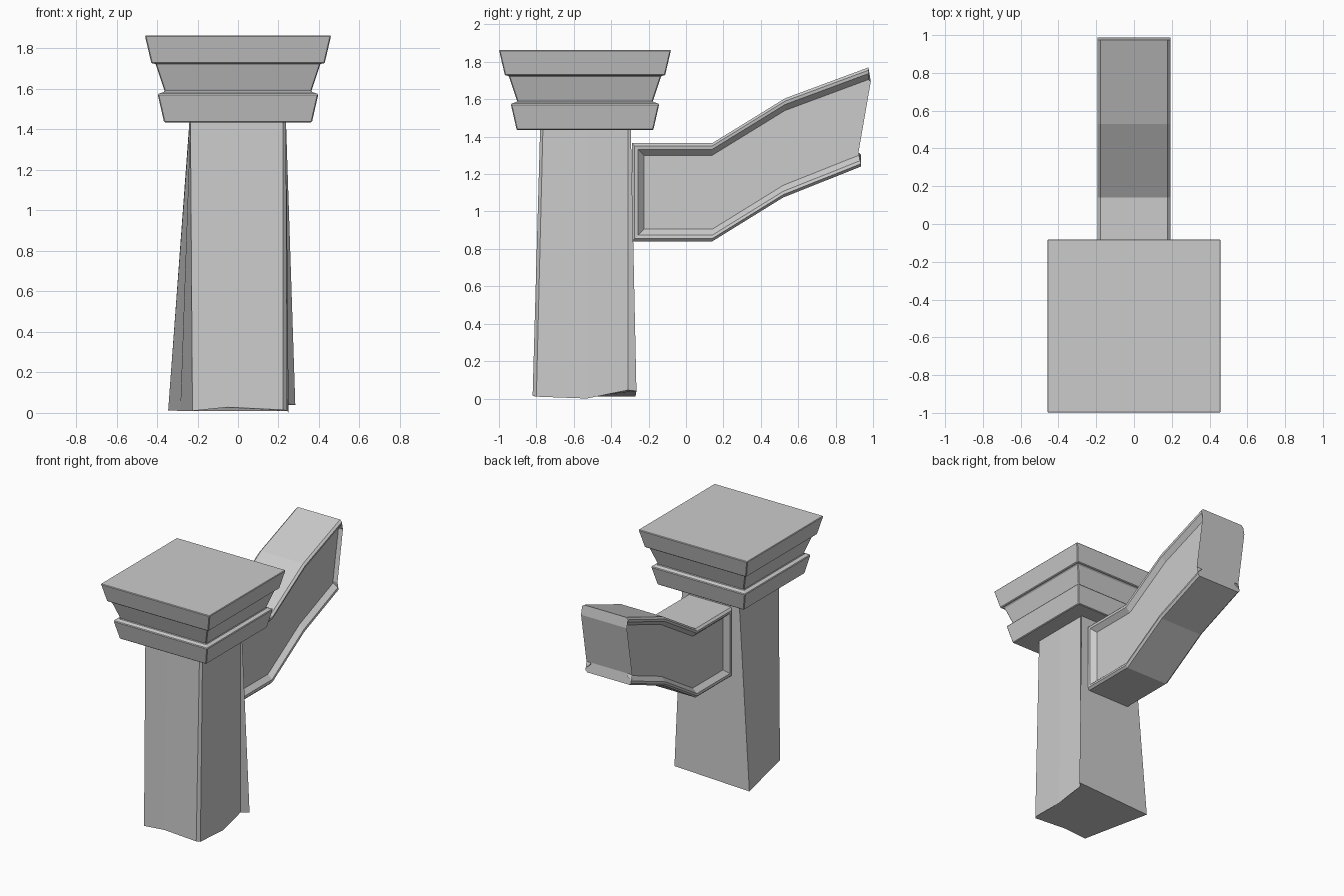
import bpy, bmesh

if "Cube" in bpy.data.objects:
    bpy.data.objects.remove(bpy.data.objects["Cube"])


def loft(name, rings, bevel=0.0):
    """Skin a list of equal-length point loops and cap both ends."""
    bm = bmesh.new()
    loops = [[bm.verts.new(p) for p in ring] for ring in rings]
    n = len(loops[0])
    for a, b in zip(loops, loops[1:]):
        for i in range(n):
            j = (i + 1) % n
            bm.faces.new((a[i], a[j], b[j], b[i]))
    bm.faces.new(loops[0][::-1])
    bm.faces.new(loops[-1])
    bmesh.ops.recalc_face_normals(bm, faces=bm.faces[:])
    mesh = bpy.data.meshes.new(name)
    bm.to_mesh(mesh)
    bm.free()
    obj = bpy.data.objects.new(name, mesh)
    bpy.context.collection.objects.link(obj)
    if bevel:
        mod = obj.modifiers.new("edge_bevel", 'BEVEL')
        mod.width = bevel
        mod.segments = 1
        mod.limit_method = 'ANGLE'
    return obj


# Stepped capital: square rings around the column axis (half width, height)
CY = -0.54


def square(h, z):
    return [(sx * h, CY + sy * h, z) for sx, sy in ((-1, -1), (1, -1), (1, 1), (-1, 1))]


steps = [(0.365, 1.435), (0.397, 1.575), (0.362, 1.587),
         (0.408, 1.725), (0.428, 1.727), (0.46, 1.864)]
loft("capital", [square(h, z) for h, z in steps], 0.005)

# Shaft: irregular broken base, flared at the two back corners
base = [(-0.225, -0.81, 0.01), (-0.05, -0.815, 0.028), (0.222, -0.82, 0.015),
        (0.243, -0.80, 0.01), (0.25, -0.53, 0.0), (0.238, -0.31, 0.045),
        (0.283, -0.265, 0.04), (-0.345, -0.27, 0.012), (-0.285, -0.53, 0.01)]
top = [(-0.235, -0.78), (-0.05, -0.78), (0.222, -0.78),
       (0.237, -0.765), (0.238, -0.53), (0.237, -0.31),
       (0.237, -0.295), (-0.24, -0.295), (-0.238, -0.53)]
loft("column_shaft", [base, [(x, y, 1.44) for x, y in top]])

# Rising arm: side profile with a raised rim and recessed panel on each side
lower = [(-0.29, 0.84), (0.14, 0.84), (0.52, 1.075), (0.935, 1.24)]
end = [(0.922, 1.315), (0.988, 1.695)]
upper = [(0.975, 1.77), (0.53, 1.605), (0.14, 1.365), (-0.29, 1.365)]


def arm_loop(x, inset):
    def shift(pts, dz):
        return [(x, y + (inset if y < -0.2 else 0), z + dz) for y, z in pts]
    return shift(lower, inset) + shift(end, 0) + shift(upper, -inset)


half = [(0.155, 0.065), (0.19, 0.033), (0.193, 0.015), (0.178, 0.0)]
section = [(-x, o) for x, o in half] + half[::-1]
loft("arm", [arm_loop(x, o) for x, o in section])
